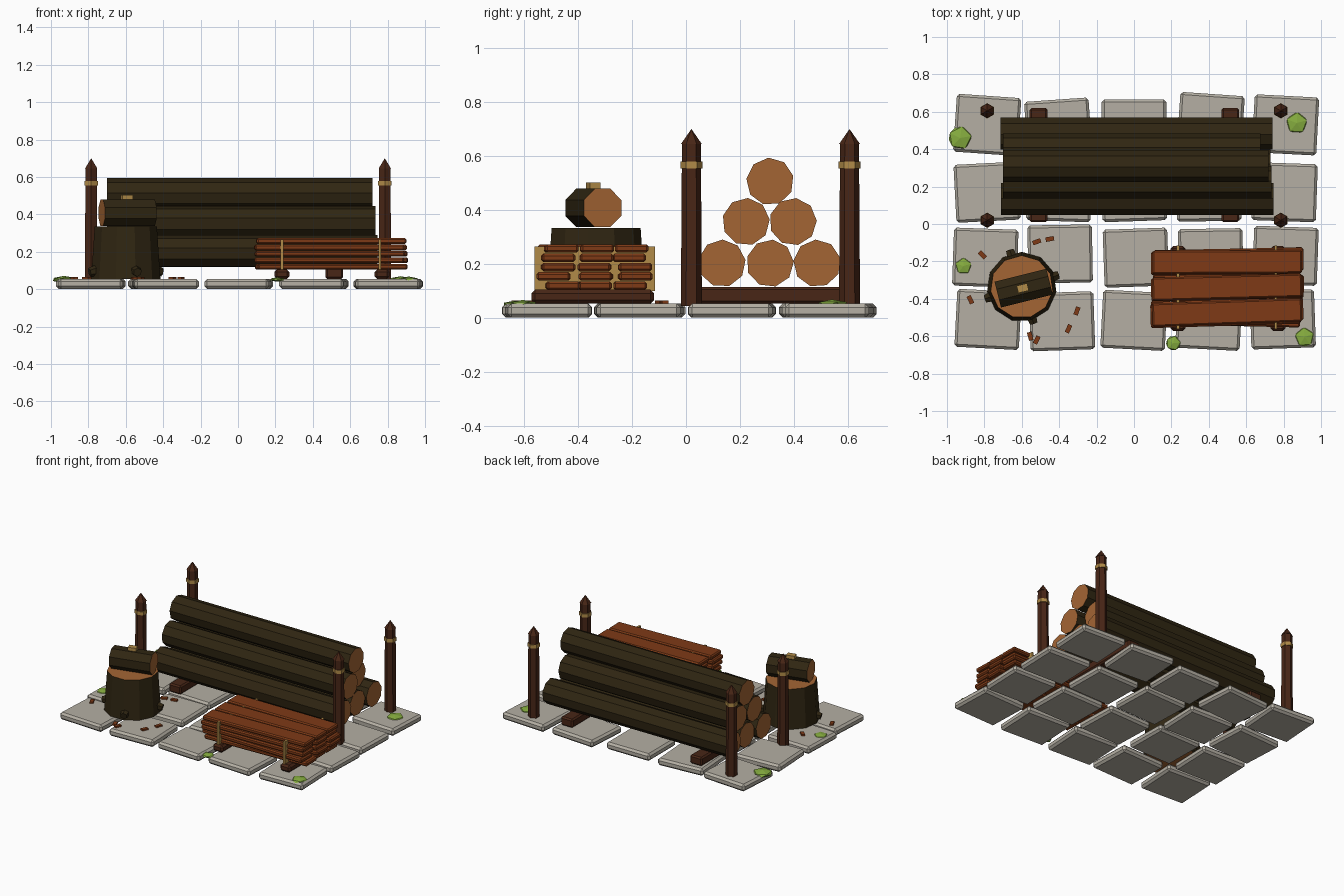
import bpy, bmesh, math, random
from mathutils import Matrix, Vector, Euler

if "Cube" in bpy.data.objects:
    bpy.data.objects.remove(bpy.data.objects["Cube"])

random.seed(4)


def material(name, rgb):
    m = bpy.data.materials.new(name)
    m.diffuse_color = (*rgb, 1)
    m.use_nodes = True
    m.node_tree.nodes["Principled BSDF"].inputs["Base Color"].default_value = m.diffuse_color
    return m


STONE = material("pale stone", (0.46, 0.43, 0.37))
DARK = material("dark timber", (0.065, 0.019, 0.008))
BARK = material("bark", (0.029, 0.019, 0.006))
CUT = material("cut wood", (0.37, 0.13, 0.034))
PLANK = material("red plank", (0.21, 0.042, 0.008))
TAN = material("tan binding", (0.44, 0.26, 0.065))
MOSS = material("moss green", (0.24, 0.42, 0.05))


def finish(bm, name, loc, rot, mats):
    bmesh.ops.recalc_face_normals(bm, faces=bm.faces)
    me = bpy.data.meshes.new(name)
    bm.to_mesh(me)
    bm.free()
    for m in mats:
        me.materials.append(m)
    ob = bpy.data.objects.new(name, me)
    ob.location = loc
    ob.rotation_euler = rot
    bpy.context.collection.objects.link(ob)
    return ob


def box(name, loc, size, mat, rot=(0, 0, 0), bevel=0.0):
    bm = bmesh.new()
    bmesh.ops.create_cube(bm, size=1)
    bmesh.ops.scale(bm, vec=size, verts=bm.verts)
    if bevel:
        bmesh.ops.bevel(bm, geom=bm.edges[:], offset=bevel, segments=1,
                        affect='EDGES', profile=0.5)
    return finish(bm, name, loc, rot, [mat])


def prism(name, loc, r1, r2, depth, sides, mats, rot=(0, 0, 0), turn=0.0):
    """Tapered prism along local z; a second material goes on its end caps."""
    bm = bmesh.new()
    bmesh.ops.create_cone(bm, cap_ends=True, segments=sides, radius1=r1,
                          radius2=r2, depth=depth)
    bmesh.ops.rotate(bm, matrix=Matrix.Rotation(turn, 3, 'Z'), verts=bm.verts)
    if len(mats) > 1:
        for f in bm.faces:
            f.material_index = int(abs(f.normal.z) > 0.9)
    return finish(bm, name, loc, rot, mats)


# paving slabs: x, y, turn in degrees
slabs = [(-0.785, 0.53, -4), (-0.405, 0.51, 4), (0, 0.51, 0), (0.41, 0.54, -4), (0.81, 0.53, -3),
         (-0.785, 0.17, 3), (-0.40, 0.17, -2), (0, 0.17, 2), (0.40, 0.17, 1), (0.805, 0.17, -2),
         (-0.795, -0.18, -2), (-0.395, -0.16, 1), (0.01, -0.18, 2), (0.41, -0.18, 1), (0.81, -0.17, -2),
         (-0.78, -0.51, -3), (-0.385, -0.52, 2), (0, -0.515, -3), (0.40, -0.515, -3), (0.795, -0.51, 2)]
for x, y, a in slabs:
    box("paving_slab", (x, y, 0.028), (0.345, 0.31, 0.052), STONE,
        (0, 0, math.radians(a)), 0.014)

# corner posts with pointed caps and bindings
for x in (-0.785, 0.785):
    for y in (0.02, 0.605):
        prism("rack_post", (x, y, 0.345), 0.039, 0.035, 0.60, 6, [DARK])
        prism("post_point", (x, y, 0.672), 0.039, 0.0, 0.056, 6, [DARK])
        prism("post_binding", (x, y, 0.567), 0.041, 0.041, 0.025, 6, [TAN])

# cross beams under the logs
for x in (-0.51, 0.515):
    box("cross_beam", (x, 0.315, 0.085), (0.095, 0.61, 0.062), DARK, bevel=0.01)

# log pyramid: y, z, left end, right end
for y, z, x0, x1 in [(0.133, 0.203, -0.71, 0.745), (0.311, 0.203, -0.70, 0.73),
                     (0.485, 0.203, -0.715, 0.74), (0.222, 0.357, -0.70, 0.735),
                     (0.396, 0.357, -0.70, 0.675), (0.311, 0.506, -0.70, 0.72)]:
    prism("stacked_log", ((x0 + x1) / 2, y, z), 0.088, 0.088, x1 - x0, 9,
          [BARK, CUT], (0, math.pi / 2, 0), random.uniform(0, 0.6))

# chopping stump with root stubs
sx, sy = -0.60, -0.336
prism("stump", (sx, sy, 0.194), 0.187, 0.168, 0.28, 11, [BARK, CUT])
for k in range(4):
    a = math.radians(18 + 90 * k)
    d = Vector((math.cos(a), math.sin(a), -0.25)).normalized()
    prism("root_stub", (sx + 0.165 * math.cos(a), sy + 0.165 * math.sin(a), 0.10),
          0.036, 0.024, 0.08, 6, [BARK], d.to_track_quat('Z', 'Y').to_euler())

# short log on the stump, with a wedge
turn = math.radians(14)
prism("split_log", (-0.59, -0.343, 0.408), 0.077, 0.077, 0.285, 8, [BARK, CUT],
      Euler((0, math.pi / 2, turn)), math.pi / 8)
box("wedge", (-0.595, -0.343, 0.475), (0.058, 0.04, 0.055), TAN, (0, 0, turn))

# plank pile: skids, bindings and five layers of three planks
for x in (0.235, 0.77):
    box("skid", (x, -0.345, 0.08), (0.08, 0.455, 0.052), DARK, bevel=0.014)
for x in (0.235, 0.758):
    box("pile_binding", (x, -0.338, 0.183), (0.015, 0.445, 0.166), TAN)
for layer in range(5):
    for i in range(3):
        top = layer == 4
        a = (0.3, 1.5, 2.0)[2 - i] if top else random.uniform(-2, 2.2)
        j = 0 if top else random.uniform(-0.012, 0.012)
        box("plank", (0.498 + j, -0.473 + 0.135 * i + j, 0.120 + 0.0345 * layer),
            (0.80, 0.124, 0.031), PLANK, (0, 0, math.radians(a)), 0.008)

# wood chips around the stump
for x, y, a in [(-0.52, -0.095, 20), (-0.45, -0.08, 10), (-0.81, -0.165, -45),
                (-0.875, -0.405, -65), (-0.305, -0.465, 70), (-0.35, -0.56, 65),
                (-0.52, -0.62, 65), (-0.555, -0.60, -75)]:
    box("wood_chip", (x, y, 0.059), (0.045, 0.024, 0.012), PLANK, (0, 0, math.radians(a)))

# moss clumps
for x, y, r in [(-0.93, 0.46, 0.068), (0.87, 0.54, 0.062), (-0.912, -0.225, 0.048),
                (0.21, -0.637, 0.043), (0.912, -0.605, 0.056)]:
    bm = bmesh.new()
    bmesh.ops.create_icosphere(bm, subdivisions=1, radius=r)
    bmesh.ops.scale(bm, vec=(1, 1, 0.28), verts=bm.verts)
    finish(bm, "moss_clump", (x, y, 0.052), (0, 0, random.uniform(0, 3)), [MOSS])
